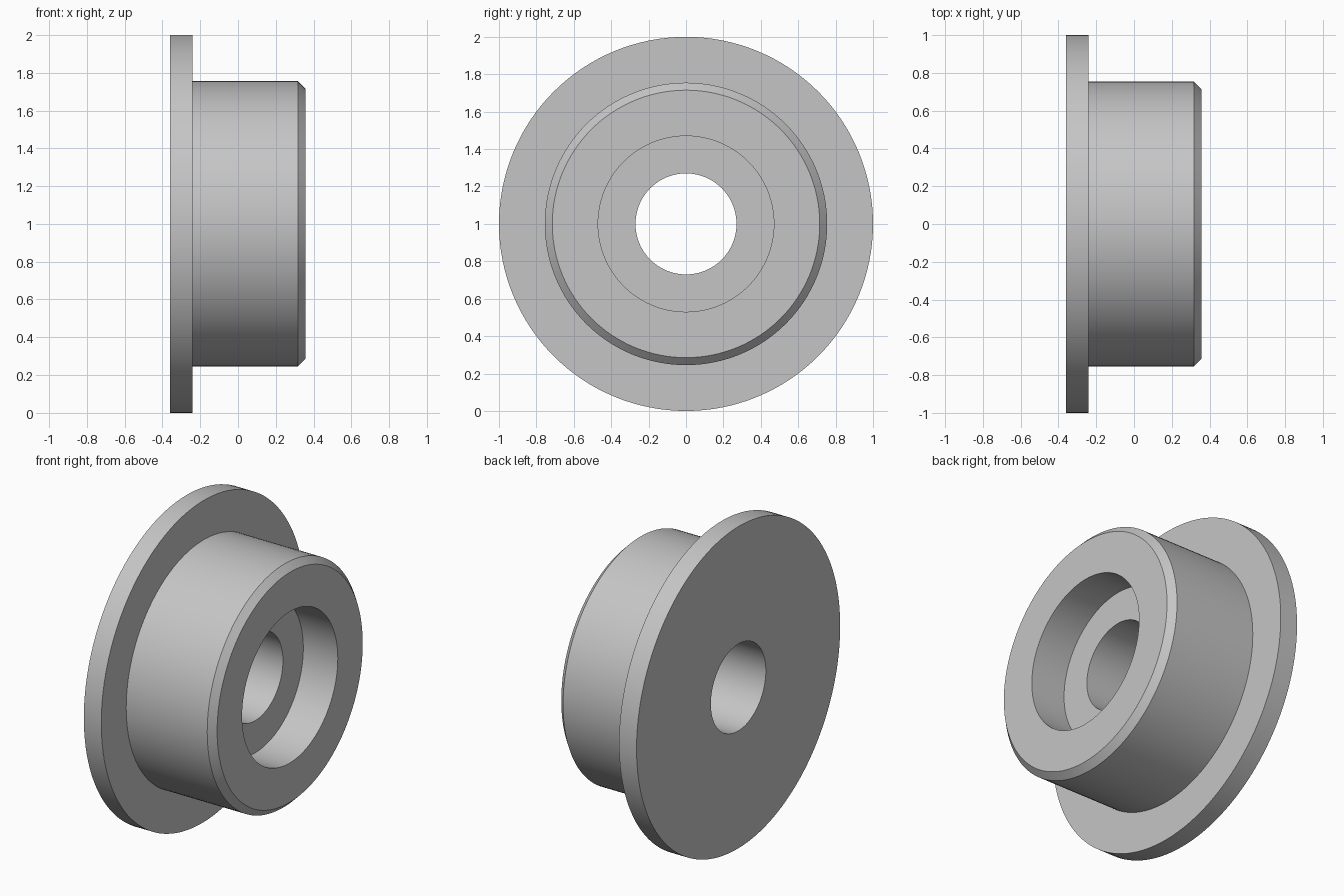
import bpy
import bmesh
import math
from mathutils import Matrix, Vector

cube = bpy.data.objects.get("Cube")
if cube:
    bpy.data.objects.remove(cube, do_unlink=True)

SEGMENTS = 128

# Plain grey metal
grey = bpy.data.materials.new("grey_metal")
grey.use_nodes = True
grey.diffuse_color = (0.56, 0.56, 0.56, 1)
grey.node_tree.nodes["Principled BSDF"].inputs["Base Color"].default_value = grey.diffuse_color

# Closed section as (x, radius): through hole, flange, hub, chamfer, counterbore
profile = [
    (-0.36, 0.27), (-0.36, 1.0), (-0.24, 1.0), (-0.24, 0.755),
    (0.317, 0.755), (0.357, 0.715), (0.357, 0.47), (0.12, 0.47), (0.12, 0.27),
]

# Sweep the section around the x axis
bm = bmesh.new()
rings = []
for i in range(SEGMENTS):
    turn = Matrix.Rotation(math.tau * i / SEGMENTS, 3, 'X')
    rings.append([bm.verts.new(turn @ Vector((x, 0, r))) for x, r in profile])
for i, ring in enumerate(rings):
    following = rings[(i + 1) % SEGMENTS]
    for j in range(len(profile)):
        k = (j + 1) % len(profile)
        bm.faces.new((ring[j], ring[k], following[k], following[j]))
bmesh.ops.recalc_face_normals(bm, faces=bm.faces)
bmesh.ops.translate(bm, verts=bm.verts, vec=(0, 0, 1))

mesh = bpy.data.meshes.new("flanged_bushing")
bm.to_mesh(mesh)
bm.free()
mesh.materials.append(grey)
bushing = bpy.data.objects.new("flanged_bushing", mesh)
bpy.context.collection.objects.link(bushing)

# Smooth round walls with crisp rims
bpy.ops.object.select_all(action='DESELECT')
bushing.select_set(True)
bpy.context.view_layer.objects.active = bushing
bpy.ops.object.shade_smooth_by_angle(angle=math.radians(30))
